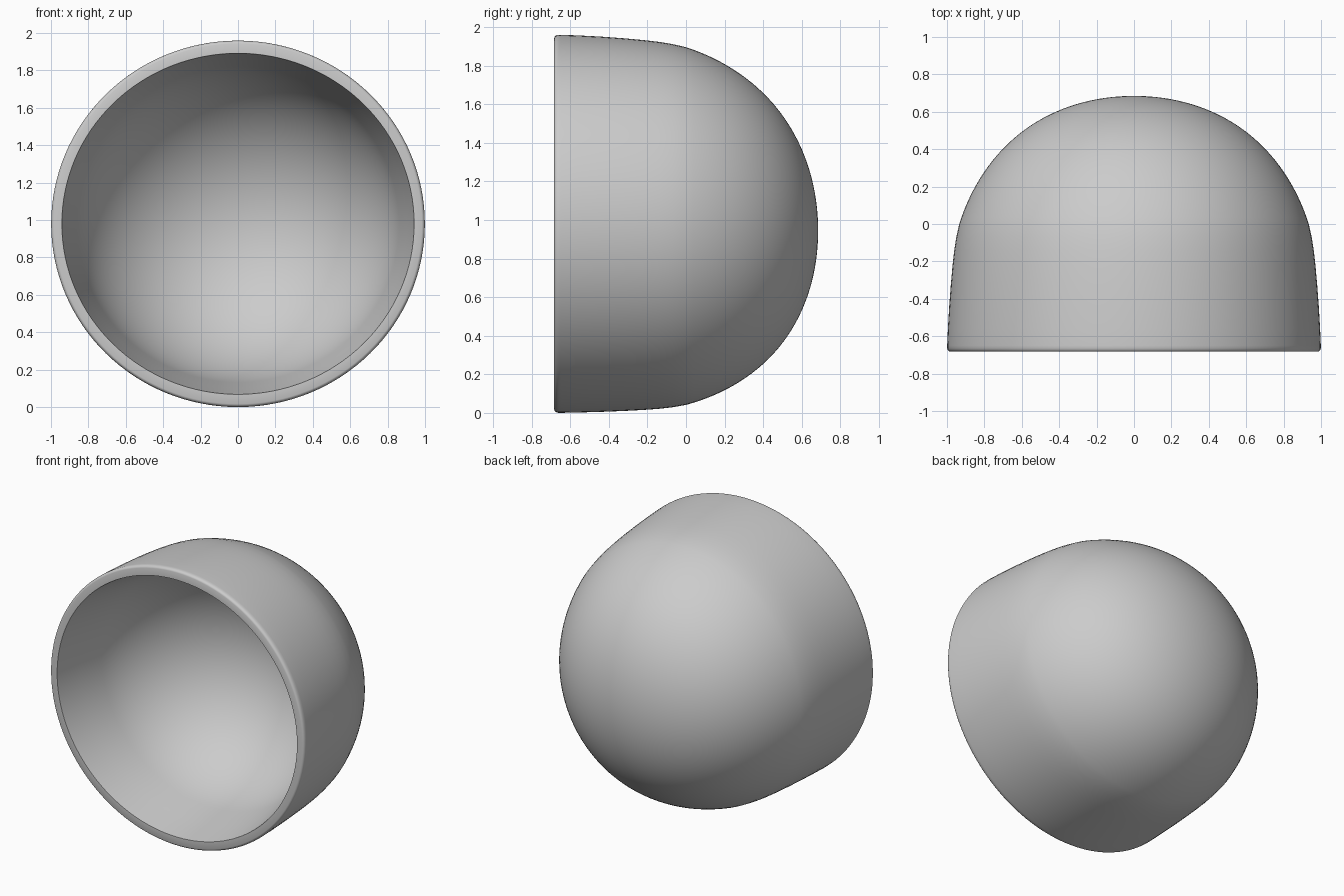
import bpy, bmesh, math

if "Cube" in bpy.data.objects:
    bpy.data.objects.remove(bpy.data.objects["Cube"])

SEG = 128
DEPTH = 0.683      # half length along y
R = 0.98           # dome sphere radius
R_IN = 0.88        # inner dome radius
APEX_IN = 0.40     # back of the hollow


def dome(radius, apex, y_start, steps, bulge=0.0):
    """(y, r) points on a sphere from y_start towards the apex (apex excluded)."""
    centre = apex - radius
    a0 = math.acos((y_start - centre) / radius)
    points = []
    for i in range(steps):
        a = a0 * (1 - i / steps)
        rad = radius + bulge * math.sin(math.pi * i / steps) ** 2
        points.append((centre + rad * math.cos(a), rad * math.sin(a)))
    return points


def ring(bm, y, r, squash):
    # section is slightly squashed at the mouth and its centre drops towards the back
    t = min(max((y + DEPTH) / (2 * DEPTH), 0), 1)
    cz = 0.98 - 0.035 * t ** 1.6
    sz = squash + (1 - squash) * min(1, 1.2 * t)
    return [bm.verts.new((r * math.cos(2 * math.pi * i / SEG), y,
                          cz + sz * r * math.sin(2 * math.pi * i / SEG)))
            for i in range(SEG)]


# outer profile from apex to rounded rim, then inner profile back to the hollow's apex
wall = [(-0.07, 0.950), (-0.14, 0.961), (-0.22, 0.970), (-0.32, 0.979),
        (-0.44, 0.988), (-0.56, 0.995), (-0.65, 0.999)]
lip = [(-0.664, 0.999), (-0.673, 0.996), (-0.680, 0.991), (-0.683, 0.983)]
outer = dome(R, DEPTH + 0.002, 0.0, 32, 0.010)[::-1] + wall + lip
inner = ([(-0.683, 0.942), (-0.58, 0.921), (-0.48, 0.900), (-0.39, 0.880)]
         + dome(R_IN, APEX_IN, -0.30, 32))

bm = bmesh.new()
rings = ([ring(bm, y, r, 0.98) for y, r in outer]
         + [ring(bm, y, r, 0.968) for y, r in inner])
for a, b in zip(rings, rings[1:]):
    for i in range(SEG):
        j = (i + 1) % SEG
        bm.faces.new((a[i], a[j], b[j], b[i]))

# close both apexes with fans
for loop, y in ((rings[0], DEPTH + 0.002), (rings[-1], APEX_IN)):
    tip = bm.verts.new((0, y, 0.945 if y > 0.5 else 0.955))
    for i in range(SEG):
        bm.faces.new((loop[i], loop[(i + 1) % SEG], tip))
bmesh.ops.recalc_face_normals(bm, faces=bm.faces)

mesh = bpy.data.meshes.new("domed_shell")
bm.to_mesh(mesh)
bm.free()
shell = bpy.data.objects.new("domed_shell", mesh)
bpy.context.collection.objects.link(shell)
bpy.context.view_layer.objects.active = shell
shell.select_set(True)
bpy.ops.object.shade_smooth_by_angle(angle=math.radians(40))
